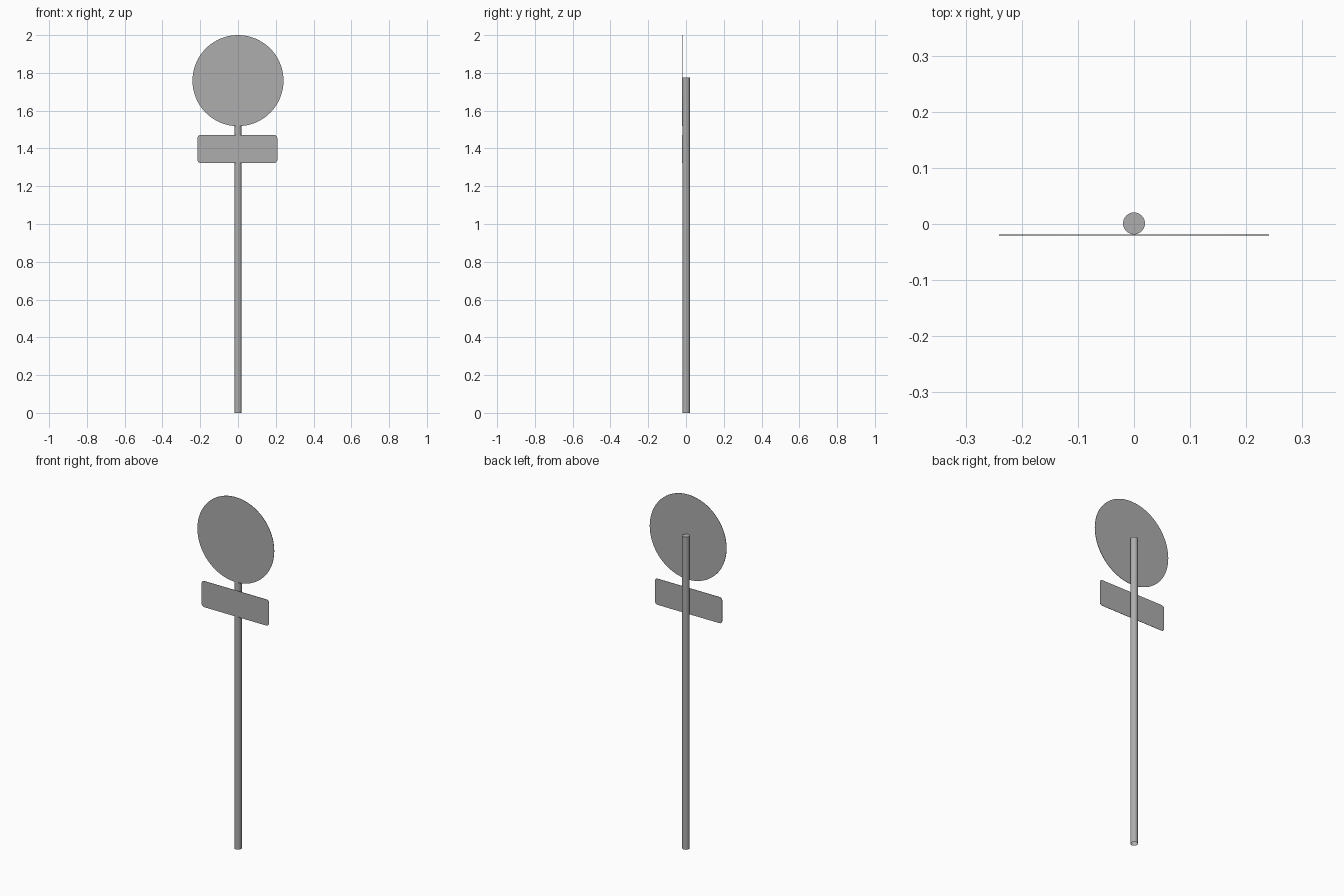
import bpy, bmesh
from math import sin, cos, pi

if "Cube" in bpy.data.objects:
    bpy.data.objects.remove(bpy.data.objects["Cube"])

PLATE_FRONT, PLATE_T = -0.0205, 0.002
POLE_R, POLE_Y, POLE_H = 0.0195, 0.001, 1.775

grey = bpy.data.materials.new("dark_grey")
grey.diffuse_color = (0.42, 0.42, 0.42, 1)
grey.use_nodes = True
grey.node_tree.nodes["Principled BSDF"].inputs["Base Color"].default_value = grey.diffuse_color


def finish(bm, name):
    """Turn a bmesh into a grey, smooth-by-angle object."""
    bmesh.ops.recalc_face_normals(bm, faces=bm.faces)
    mesh = bpy.data.meshes.new(name)
    bm.to_mesh(mesh)
    bm.free()
    mesh.materials.append(grey)
    ob = bpy.data.objects.new(name, mesh)
    bpy.context.collection.objects.link(ob)
    bpy.ops.object.select_all(action='DESELECT')
    ob.select_set(True)
    bpy.context.view_layer.objects.active = ob
    bpy.ops.object.shade_smooth_by_angle(angle=pi / 6)
    return ob


def plate(name, outline):
    """Extrude an outline of (x, z) points backwards into a thin sheet."""
    bm = bmesh.new()
    face = bm.faces.new([bm.verts.new((x, PLATE_FRONT, z)) for x, z in outline])
    ext = bmesh.ops.extrude_face_region(bm, geom=[face], use_keep_orig=True)
    verts = [v for v in ext["geom"] if isinstance(v, bmesh.types.BMVert)]
    bmesh.ops.translate(bm, verts=verts, vec=(0, PLATE_T, 0))
    return finish(bm, name)


def arc(cx, cz, r, start, end, steps):
    return [(cx + r * cos(start + (end - start) * i / steps),
             cz + r * sin(start + (end - start) * i / steps)) for i in range(steps + 1)]


# Round sign face
plate("round_sign", arc(0, 1.759, 0.241, 0, 2 * pi, 64)[:-1])

# Rectangular sign with rounded corners
x0, x1, z0, z1, r = -0.214, 0.208, 1.323, 1.471, 0.016
corners = [(x1 - r, z1 - r), (x0 + r, z1 - r), (x0 + r, z0 + r), (x1 - r, z0 + r)]
outline = []
for i, (cx, cz) in enumerate(corners):
    outline += arc(cx, cz, r, i * pi / 2, (i + 1) * pi / 2, 6)
plate("lower_sign", outline)

# Pole: closed on top, open at the foot
bm = bmesh.new()
bmesh.ops.create_cone(bm, cap_ends=True, segments=32, radius1=POLE_R, radius2=POLE_R, depth=POLE_H)
bmesh.ops.translate(bm, verts=bm.verts, vec=(0, POLE_Y, POLE_H / 2))
foot = [f for f in bm.faces if f.calc_center_median().z < 0.01]
bmesh.ops.delete(bm, geom=foot, context='FACES_ONLY')
finish(bm, "pole")
